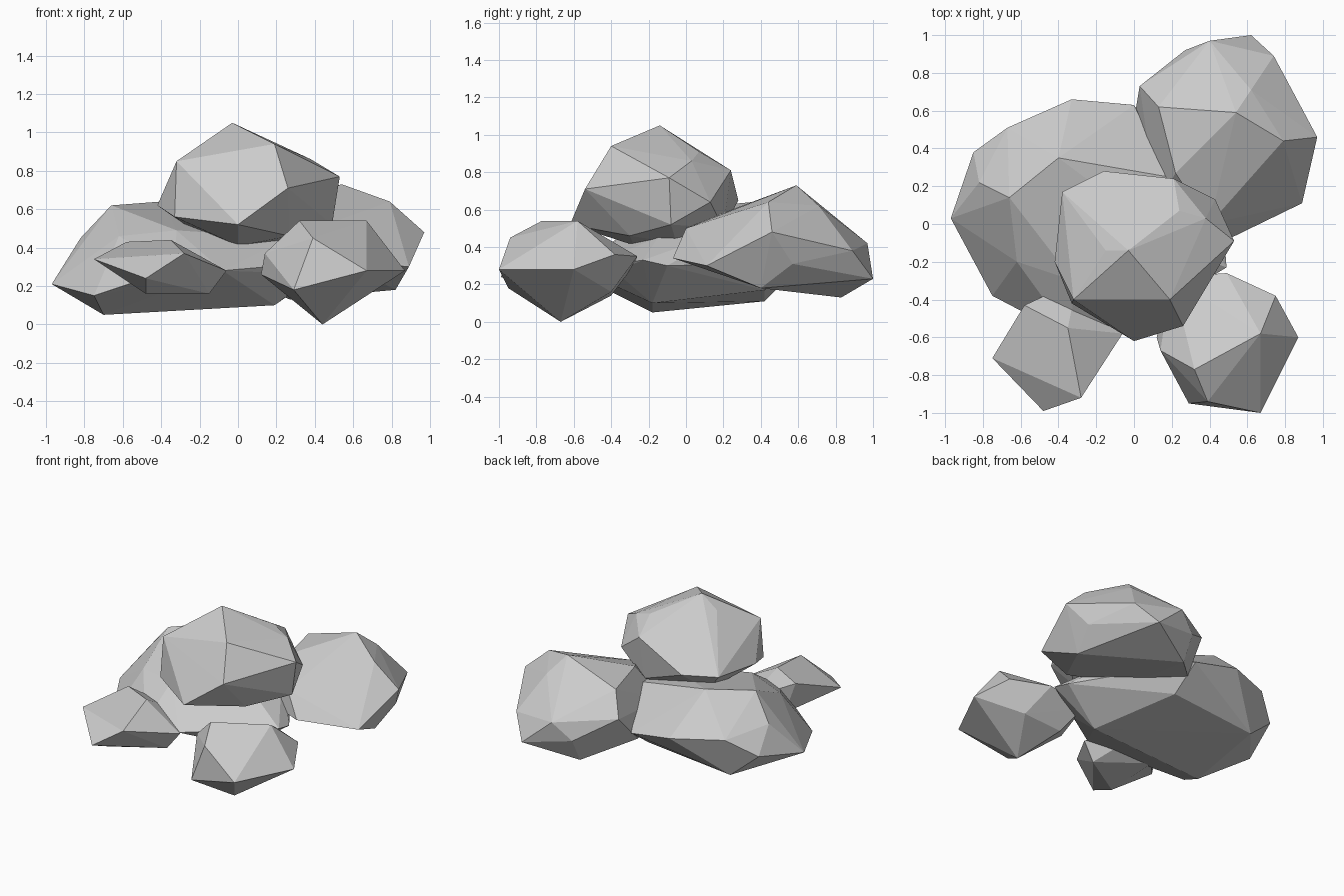
import bpy, bmesh


def rock(name, *corners):
    """Chiselled boulder: convex hull around its main corners."""
    bm = bmesh.new()
    for c in corners:
        bm.verts.new(c)
    bmesh.ops.convex_hull(bm, input=bm.verts)
    loose = [v for v in bm.verts if not v.link_faces]
    bmesh.ops.delete(bm, geom=loose, context='VERTS')
    bmesh.ops.recalc_face_normals(bm, faces=bm.faces)
    mesh = bpy.data.meshes.new(name)
    bm.to_mesh(mesh)
    bm.free()
    obj = bpy.data.objects.new(name, mesh)
    bpy.context.collection.objects.link(obj)
    return obj


# Boulder on top of the pile
rock("top_rock",
     (-.03, -.14, 1.05), (-.15, -.14, .96), (.19, -.40, .94), (.24, .07, .91),
     (.38, .03, .86), (.53, -.09, .77), (-.32, -.40, .85), (.21, .24, .81),
     (.26, -.54, .71), (0, -.62, .52), (-.33, -.42, .56), (-.42, -.20, .62),
     (-.38, .17, .65), (-.16, .28, .65), (.43, .13, .64), (.49, -.08, .52),
     (.27, -.30, .46), (0, -.28, .41), (.20, -.05, .42), (.20, .20, .50),
     (-.25, .10, .50))

# Wide slab at the left and centre
rock("base_rock",
     (-.97, .03, .21), (-.70, -.18, .05), (-.75, -.38, .15), (-.85, .38, .28),
     (-.82, .22, .45), (-.66, .14, .62), (-.67, .51, .40), (-.33, .66, .38),
     (0, .63, .32), (-.40, .35, .64), (-.32, -.30, .49), (-.33, -.60, .29),
     (-.08, -.57, .28), (.19, -.18, .10), (.49, -.23, .33), (.48, -.10, .30),
     (.27, -.15, .45), (.18, .25, .50), (-.65, .42, .11), (0, .42, .17),
     (-.62, -.20, .46), (.20, -.38, .27))

# Flat rock at the front left
rock("front_left_rock",
     (-.75, -.71, .34), (-.48, -.99, .24), (-.28, -.92, .37), (-.06, -.58, .28),
     (-.58, -.43, .43), (-.35, -.55, .44), (-.15, -.60, .16), (-.48, -.80, .16),
     (-.30, -.30, .30), (-.50, -.42, .20))

# Rock at the front right, touching the ground
rock("front_right_rock",
     (.67, -1.0, .28), (.87, -.60, .28), (.29, -.95, .18), (.39, -.94, .45),
     (.32, -.77, .54), (.67, -.58, .54), (.75, -.38, .36), (.44, -.67, 0),
     (.12, -.60, .26), (.14, -.67, .37), (.49, -.26, .35), (.30, -.40, .14),
     (.60, -.40, .16), (.20, -.28, .30))

# Large rock at the back right
rock("back_right_rock",
     (.54, .59, .73), (.79, .44, .64), (.97, .46, .48), (.89, .11, .30),
     (.87, .57, .31), (.82, .40, .18), (.62, 1.0, .23), (.74, .89, .38),
     (.40, .97, .42), (.27, .92, .30), (.27, .83, .13), (.62, .71, .62),
     (.13, .62, .60), (.03, .73, .45), (.22, .27, .61), (.52, -.07, .34),
     (.40, 0, .50), (0, .55, .25), (.12, .10, .34))
